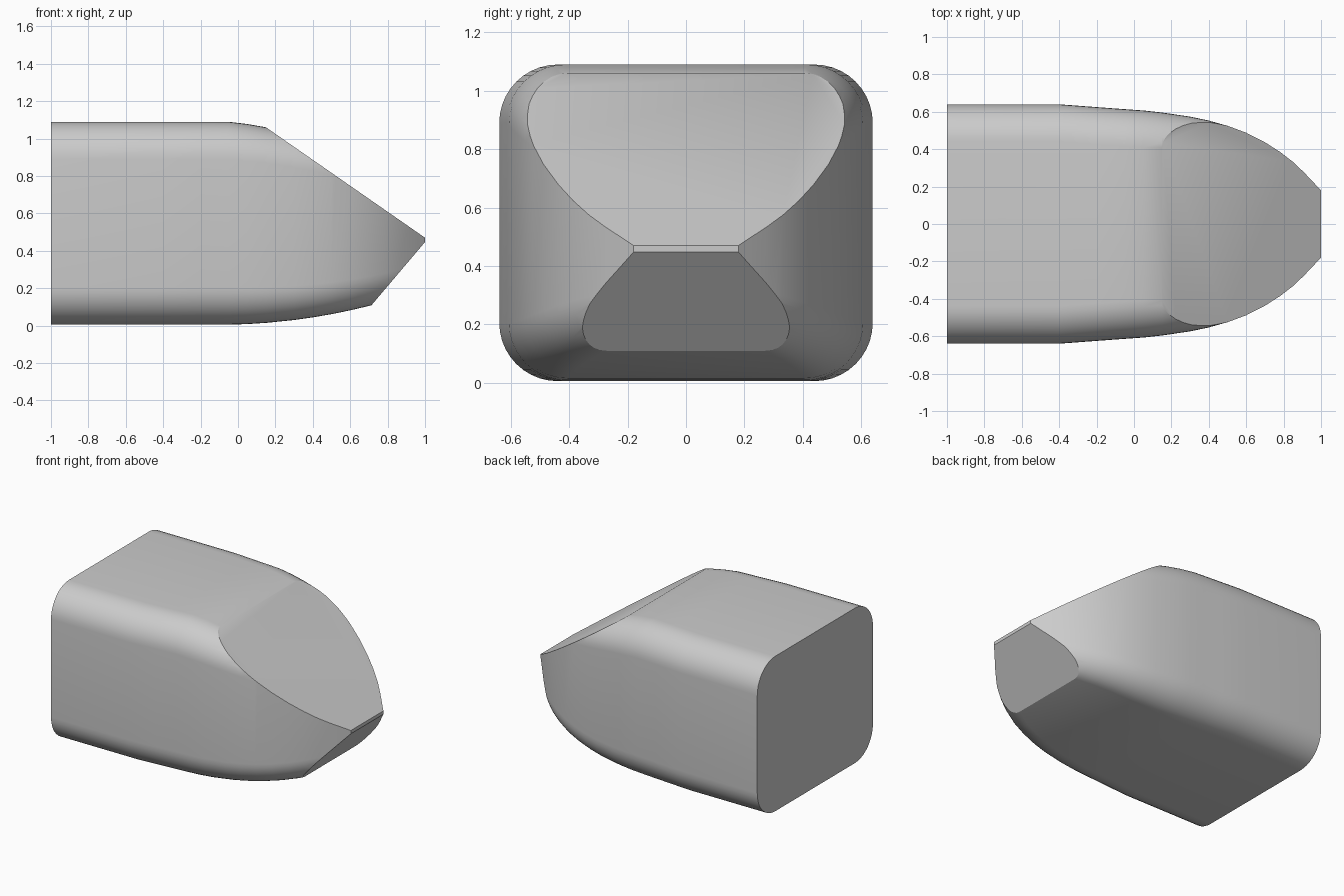
import bpy, bmesh, math
from mathutils import Vector

cube = bpy.data.objects.get("Cube")
if cube:
    bpy.data.objects.remove(cube, do_unlink=True)

# Half width of the hull at stations along its length
STATIONS = [(-1, .64), (-.4, .64), (-.2, .625), (-.05, .614), (.05, .607), (.15, .596),
            (.3, .574), (.4, .553), (.5, .525), (.6, .488), (.7, .437), (.78, .386),
            (.85, .332), (.91, .275), (.96, .222), (1, .18)]
ARC_STEPS = 10


def section(x, half):
    """Rounded rectangle across the hull at x."""
    top = 1.09 - .24 * max(0, x + .05) ** 1.3
    bottom = .005 + .157 * max(0, x + .1) ** 2
    r = min(.2 - .06 * max(0, x), half * .8)
    points = []
    for i, (sy, cz) in enumerate([(1, top - r), (-1, top - r), (-1, bottom + r), (1, bottom + r)]):
        for k in range(ARC_STEPS + 1):
            a = (i + k / ARC_STEPS) * math.pi / 2
            points.append((x, sy * (half - r) + r * math.cos(a), cz + r * math.sin(a)))
    return points


def slice_off(bm, point, normal):
    """Remove everything beyond a plane and close the opening with a flat face."""
    geom = bm.verts[:] + bm.edges[:] + bm.faces[:]
    cut = bmesh.ops.bisect_plane(bm, geom=geom, plane_co=Vector(point),
                                 plane_no=Vector(normal), clear_outer=True)["geom_cut"]
    edges = [e for e in cut if isinstance(e, bmesh.types.BMEdge)]
    bmesh.ops.contextual_create(bm, geom=edges)


# Hull lofted through its sections
bm = bmesh.new()
rings = [[bm.verts.new(p) for p in section(x, w)] for x, w in STATIONS]
for a, b in zip(rings, rings[1:]):
    for i in range(len(a)):
        j = (i + 1) % len(a)
        bm.faces.new((a[i], a[j], b[j], b[i]))
bm.faces.new(rings[0])
bm.faces.new(rings[-1])

# Sloping upper and lower nose planes
slice_off(bm, (1, 0, .47), (.59, 0, .85))
slice_off(bm, (1, 0, .447), (.342, 0, -.29))
bmesh.ops.recalc_face_normals(bm, faces=bm.faces[:])

mesh = bpy.data.meshes.new("nose_hull")
bm.to_mesh(mesh)
bm.free()
hull = bpy.data.objects.new("nose_hull", mesh)
bpy.context.collection.objects.link(hull)

# Plain grey finish
grey = bpy.data.materials.new("light_grey")
grey.use_nodes = True
colour = (.6, .6, .6, 1)
grey.diffuse_color = colour
grey.node_tree.nodes["Principled BSDF"].inputs["Base Color"].default_value = colour
mesh.materials.append(grey)

bpy.context.view_layer.objects.active = hull
hull.select_set(True)
bpy.ops.object.shade_smooth_by_angle(angle=math.radians(25))
